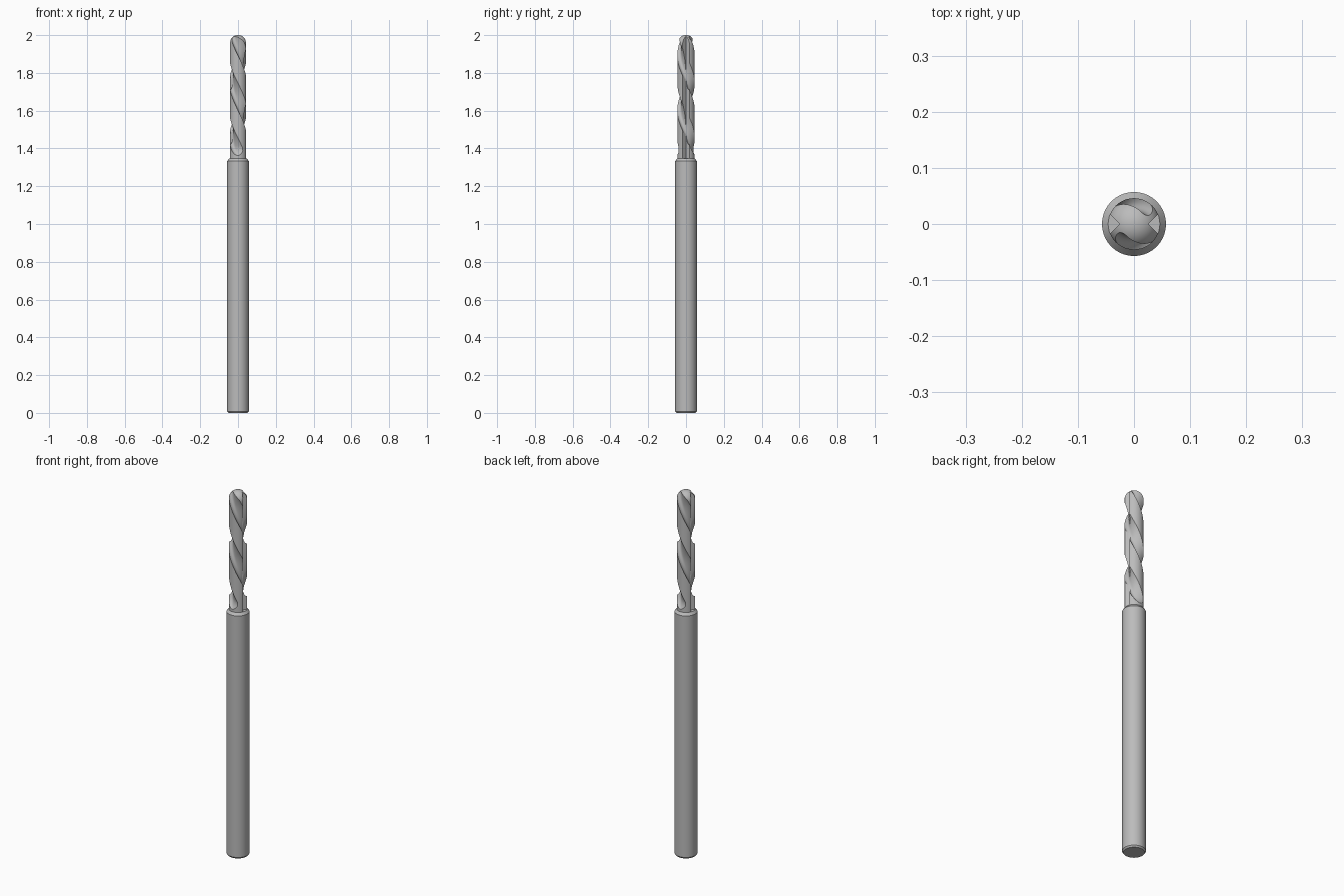
import bpy, bmesh, math
from mathutils import Matrix, Vector
from mathutils.geometry import interpolate_bezier

if "Cube" in bpy.data.objects:
    bpy.data.objects.remove(bpy.data.objects["Cube"], do_unlink=True)

SHANK_R, HEAD_R = 0.057, 0.046
SHOULDER, TIP = 1.348, 2.0
BALL_Z = TIP - HEAD_R

steel = bpy.data.materials.new("steel_grey")
steel.use_nodes = True
steel.diffuse_color = (0.5, 0.5, 0.5, 1)
steel.node_tree.nodes["Principled BSDF"].inputs["Base Color"].default_value = (0.5, 0.5, 0.5, 1)


def finish(bm, name):
    bmesh.ops.recalc_face_normals(bm, faces=bm.faces)
    mesh = bpy.data.meshes.new(name)
    bm.to_mesh(mesh)
    bm.free()
    mesh.materials.append(steel)
    obj = bpy.data.objects.new(name, mesh)
    bpy.context.collection.objects.link(obj)
    return obj


def select(obj):
    bpy.ops.object.select_all(action='DESELECT')
    obj.select_set(True)
    bpy.context.view_layer.objects.active = obj


def revolve(profile, name, steps=72):
    """Turn a radius/height profile around the z axis."""
    bm = bmesh.new()
    verts = [bm.verts.new((r, 0, z)) for r, z in profile]
    edges = [bm.edges.new(pair) for pair in zip(verts, verts[1:])]
    bmesh.ops.spin(bm, geom=verts + edges, cent=(0, 0, 0), axis=(0, 0, 1),
                   angle=math.tau, steps=steps)
    bmesh.ops.remove_doubles(bm, verts=bm.verts, dist=0.00001)
    return finish(bm, name)


def loft(bm, rings):
    """Skin a list of closed rings and cap both ends."""
    loops = [[bm.verts.new(p) for p in ring] for ring in rings]
    n = len(loops[0])
    for a, b in zip(loops, loops[1:]):
        for i in range(n):
            j = (i + 1) % n
            bm.faces.new((a[i], a[j], b[j], b[i]))
    bm.faces.new(loops[0][::-1])
    bm.faces.new(loops[-1])


def cut(obj, cutter):
    cutter.hide_render = True
    mod = obj.modifiers.new("cut", 'BOOLEAN')
    mod.operation = 'DIFFERENCE'
    mod.solver = 'EXACT'
    mod.object = cutter
    select(obj)
    bpy.ops.object.modifier_apply(modifier=mod.name)
    bpy.data.objects.remove(cutter, do_unlink=True)


# Shank with chamfered foot and shoulder
shank = revolve([(0, 0), (SHANK_R - 0.006, 0), (SHANK_R, 0.008), (SHANK_R, 1.334),
                 (HEAD_R, SHOULDER), (0, SHOULDER)], "shank")

# Cutting head with a ball nose
ball = [(HEAD_R * math.cos(a), BALL_Z + HEAD_R * math.sin(a))
        for a in (math.pi / 2 * i / 16 for i in range(16))]
head = revolve([(0, 1.34), (HEAD_R, 1.34)] + ball + [(0, TIP)], "cutting_head")

# Hooked flute section, open towards +y
section = [p.to_2d() for p in
           interpolate_bezier(Vector((-0.04, 0.034, 0)), Vector((-0.02, 0.034, 0)),
                              Vector((-0.005, 0.031, 0)), Vector((0.008, 0.0235, 0)), 9)
           + interpolate_bezier(Vector((0.008, 0.0235, 0)), Vector((0.017, 0.0185, 0)),
                                Vector((0.029, 0.019, 0)), Vector((0.034, 0.034, 0)), 10)[1:]]
section += [Vector((0.04, 0.06)), Vector((0, 0.08)), Vector((-0.045, 0.06))]

# Two spiral flutes that rise out of the head near the shoulder
bm = bmesh.new()
STEPS, LOW, HIGH = 84, 1.35, 2.02
for half_turn in (0, math.pi):
    rings = []
    for i in range(STEPS + 1):
        z = LOW + (HIGH - LOW) * i / STEPS
        lift = 0.035 * max(0, (1.41 - z) / 0.06) ** 2
        turn = Matrix.Rotation(half_turn + math.radians(8 + 620 * (BALL_Z - z)), 3, 'Z')
        rings.append([turn @ Vector((p.x, p.y + lift, 0)) + Vector((0, 0, z)) for p in section])
    loft(bm, rings)
bmesh.ops.triangulate(bm, faces=bm.faces)
cut(head, finish(bm, "flute_cutter"))

# Straight V grooves on both sides
bm = bmesh.new()
for side in (1, -1):
    vee = [(0.025 * side, 0), (0.065 * side, 0.04 * side), (0.065 * side, -0.04 * side)]
    loft(bm, [[(x, y, z) for x, y in vee] for z in (1.3455, 2.03)])
cut(head, finish(bm, "groove_cutter"))

for obj in (shank, head):
    for poly in obj.data.polygons:
        poly.material_index = 0
    select(obj)
    bpy.ops.object.shade_smooth_by_angle(angle=math.radians(30))
